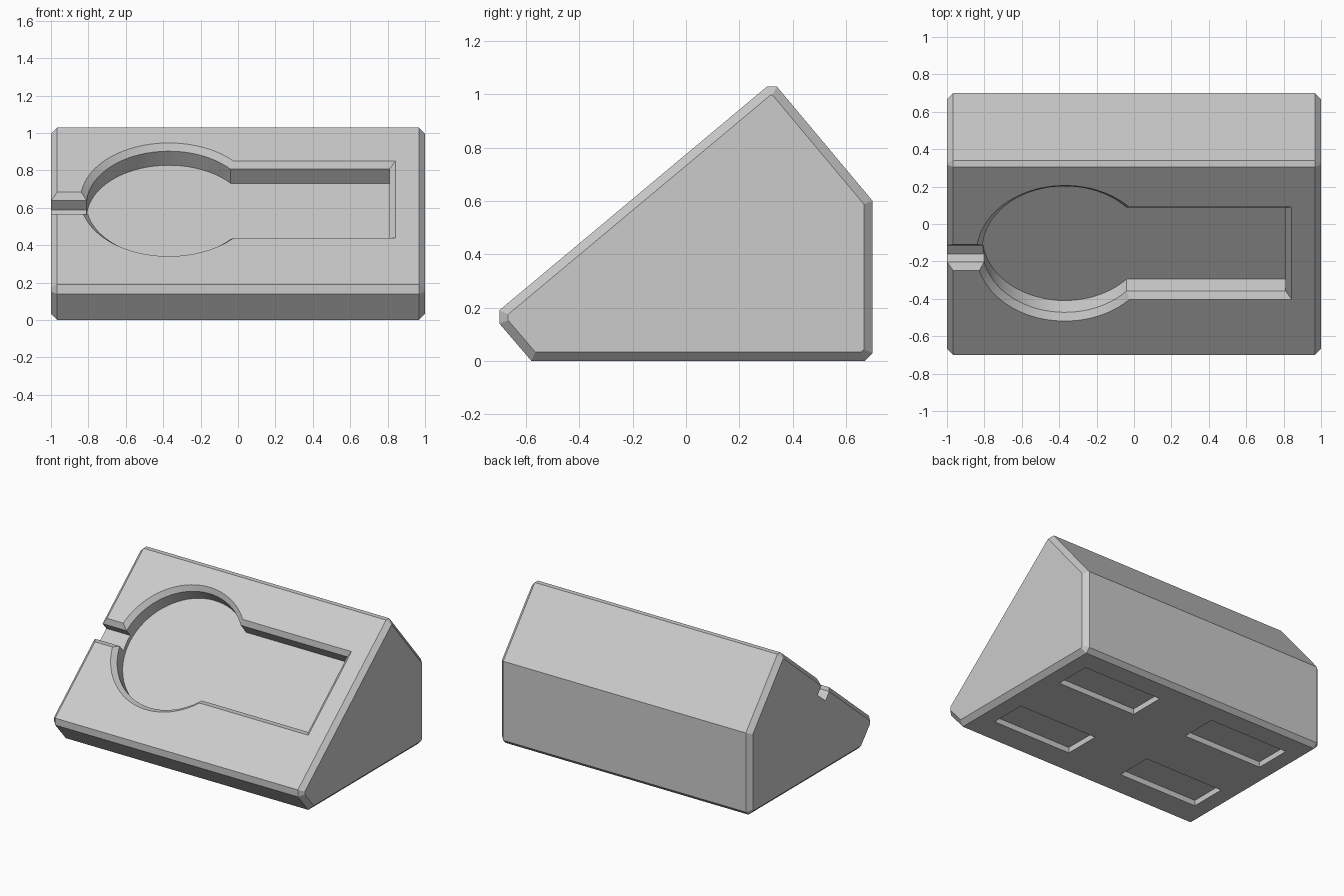
import bpy, bmesh, math
from mathutils import Matrix, Vector

if "Cube" in bpy.data.objects:
    bpy.data.objects.remove(bpy.data.objects["Cube"])

grey = bpy.data.materials.new("light grey")
grey.use_nodes = True
colour = (0.6, 0.6, 0.6, 1)
grey.diffuse_color = colour
grey.node_tree.nodes["Principled BSDF"].inputs["Base Color"].default_value = colour


def add_object(name, bm):
    bmesh.ops.recalc_face_normals(bm, faces=bm.faces)
    mesh = bpy.data.meshes.new(name)
    bm.to_mesh(mesh)
    bm.free()
    mesh.materials.append(grey)
    obj = bpy.data.objects.new(name, mesh)
    bpy.context.collection.objects.link(obj)
    return obj


def loft(name, rings, matrix=Matrix()):
    """Solid through matching rings of 3D points, capped at both ends."""
    bm = bmesh.new()
    loops = [[bm.verts.new(matrix @ Vector(p)) for p in ring] for ring in rings]
    n = len(loops[0])
    for low, high in zip(loops, loops[1:]):
        for i in range(n):
            j = (i + 1) % n
            bm.faces.new((low[i], low[j], high[j], high[i]))
    bm.faces.new(loops[0])
    bm.faces.new(loops[-1])
    return add_object(name, bm)


# Wedge body: side profile extruded along x, with chamfered ends
profile = [(-0.58, 0), (0.67, 0), (0.70, 0.03), (0.70, 0.60), (0.34, 1.03),
           (0.305, 1.03), (-0.70, 0.19), (-0.70, 0.14)]
body = loft("wedge_stand", [[(x, y, z) for y, z in profile] for x in (-1, 1)])
bm = bmesh.new()
bm.from_mesh(body.data)
cap_edges = [e for e in bm.edges if abs(e.verts[0].co.x - e.verts[1].co.x) < 0.01]
bmesh.ops.bevel(bm, geom=cap_edges, offset=0.033, segments=1, affect='EDGES')
bm.to_mesh(body.data)
bm.free()

# Local frame on the sloping top: x across, y up the slope, z outwards
tilt = math.radians(40)
slope = Matrix.Translation((0, -0.157, 0.646)) @ Matrix.Rotation(tilt, 4, 'X')
LIP = 0.034


def keyhole(t):
    """Round pocket joined to a straight pocket, grown outwards by t."""
    r, w, right, steps = 0.44 + t, 0.29 + t, 0.81 + t, 56
    start = math.asin(w / r)
    pts = []
    for i in range(steps + 1):
        a = start + (2 * math.pi - 2 * start) * i / steps
        pts.append((-0.37 + r * math.cos(a), r * math.sin(a)))
    return pts + [(right, -w), (right, w)]


def channel(t):
    """Narrow outlet from the round pocket to the side."""
    w, mid = 0.058 + t, -0.03
    return [(-1.2, mid - w), (-0.6, mid - w), (-0.6, mid + w), (-1.2, mid + w)]


def recess(name, outline, depth):
    """Cutter with straight walls and a chamfered lip."""
    levels = [(-depth, 0), (-LIP, 0), (0, LIP), (0.1, LIP)]
    return loft(name, [[(x, y, z) for x, y in outline(t)] for z, t in levels], slope)


cutters = [recess("pocket_cutter", keyhole, 0.132),
           recess("channel_cutter", channel, 0.10)]

# Four shallow foot recesses underneath
for sx in (-1, 1):
    for y in (0.39, -0.265):
        bm = bmesh.new()
        bmesh.ops.create_cube(bm, size=1)
        bmesh.ops.scale(bm, vec=(0.63, 0.265, 0.08), verts=bm.verts)
        bmesh.ops.translate(bm, vec=(sx * 0.535, y, 0), verts=bm.verts)
        cutters.append(add_object("foot_cutter", bm))

# Apply the cuts, then drop the cutters
for cutter in cutters:
    cutter.hide_render = True
    mod = body.modifiers.new(cutter.name, 'BOOLEAN')
    mod.operation = 'DIFFERENCE'
    mod.solver = 'EXACT'
    mod.object = cutter
bpy.context.view_layer.update()
cut = bpy.data.meshes.new_from_object(body.evaluated_get(bpy.context.evaluated_depsgraph_get()))
body.modifiers.clear()
body.data = cut
for cutter in cutters:
    bpy.data.objects.remove(cutter)

# Smooth the round wall, keep the edges sharp
bpy.ops.object.select_all(action='DESELECT')
body.select_set(True)
bpy.context.view_layer.objects.active = body
bpy.ops.object.shade_smooth_by_angle(angle=math.radians(25))
